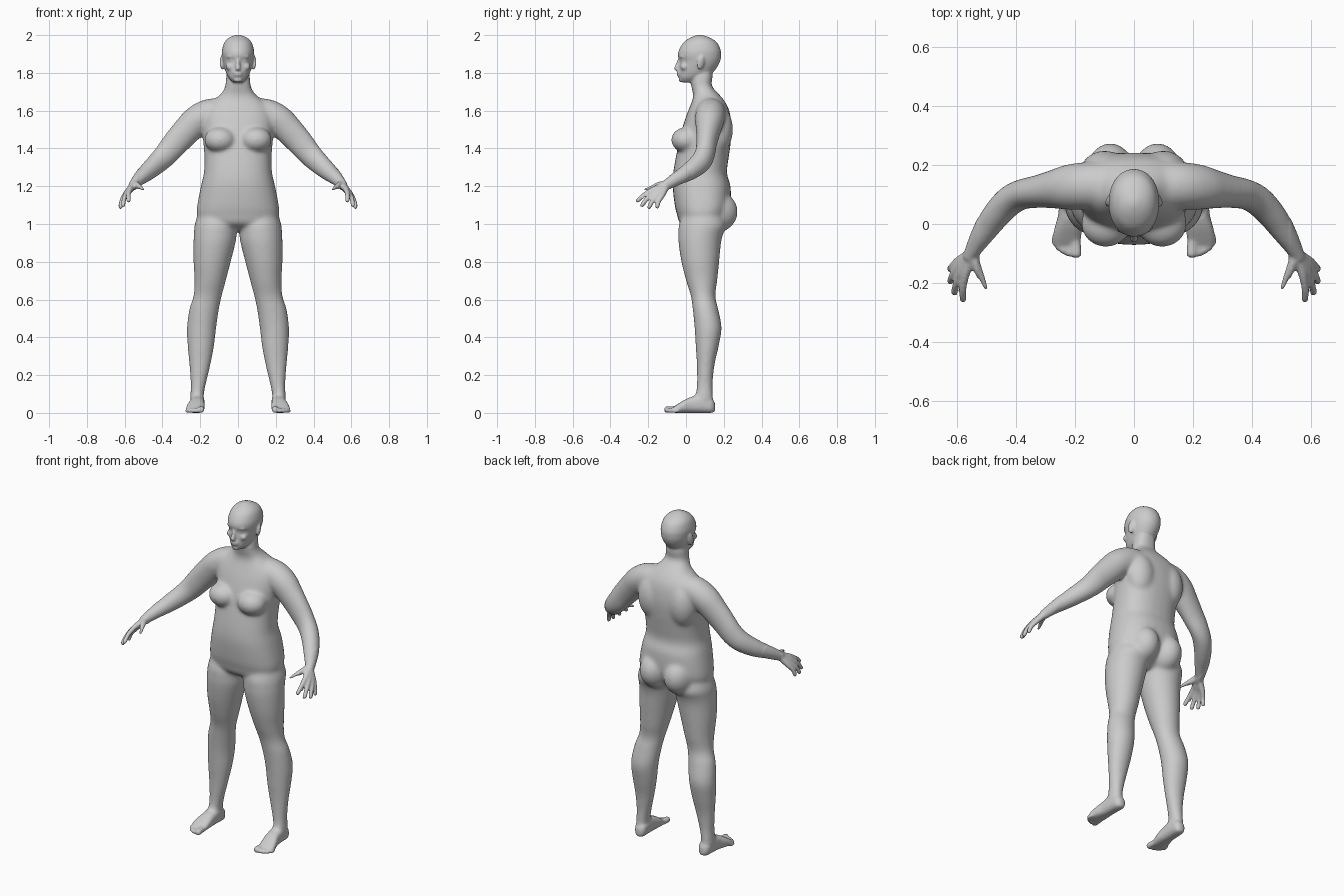
import bpy, bmesh
from math import cos, sin, pi, copysign
from mathutils import Vector, Matrix, Euler

bm = bmesh.new()
SIDES = 28


def spline(rows, steps=6):
    """Catmull-Rom interpolation through rows of numbers."""
    rows = [tuple(r) for r in rows]
    p = [rows[0]] + rows + [rows[-1]]
    out = []
    for i in range(1, len(p) - 2):
        for k in range(steps):
            t = k / steps
            out.append([0.5 * (2 * b + (c - a) * t + (2 * a - 5 * b + 4 * c - d) * t * t
                               + (3 * b - a - 3 * c + d) * t ** 3)
                        for a, b, c, d in zip(p[i - 1], p[i], p[i + 1], p[i + 2])])
    return out + [list(rows[-1])]


def loft(rows, plane=None, n=2.0, side=1):
    """Closed skin over rows of (x, y, z, radius_u, radius_v)."""
    pts = spline(rows)
    rings = []
    for i, (x, y, z, ru, rv) in enumerate(pts):
        if plane == 'z':
            u, v = Vector((1, 0, 0)), Vector((0, 1, 0))
        elif plane == 'y':
            u, v = Vector((1, 0, 0)), Vector((0, 0, 1))
        else:
            a, b = pts[max(i - 1, 0)], pts[min(i + 1, len(pts) - 1)]
            t = (Vector(b[:3]) - Vector(a[:3])).normalized()
            u = t.cross(Vector((0, 0, 1))).normalized()
            v = t.cross(u)
        ring = []
        for k in range(SIDES):
            c, s = cos(2 * pi * k / SIDES), sin(2 * pi * k / SIDES)
            c, s = (copysign(abs(w) ** (2 / n), w) for w in (c, s))
            co = Vector((x, y, z)) + u * c * max(ru, .002) + v * s * max(rv, .002)
            co.x *= side
            ring.append(bm.verts.new(co))
        rings.append(ring)
    for r, q in zip(rings, rings[1:]):
        for k in range(SIDES):
            j = (k + 1) % SIDES
            bm.faces.new((r[k], r[j], q[j], q[k]))
    bm.faces.new(rings[0])
    bm.faces.new(rings[-1])


def stack(levels, n=2.0, side=1):
    """Horizontal loft from rows of (z, x_min, x_max, y_front, y_back)."""
    loft([((a + b) / 2, (f + k) / 2, z, (b - a) / 2, (k - f) / 2)
          for z, a, b, f, k in levels], 'z', n, side)


def ball(centre, radii, side=1, rot=(0, 0, 0)):
    c = Vector((centre[0] * side, centre[1], centre[2]))
    e = Euler((rot[0], rot[1] * side, rot[2] * side))
    bmesh.ops.create_uvsphere(bm, u_segments=24, v_segments=16, radius=1,
                              matrix=Matrix.LocRotScale(c, e, Vector(radii)))


# torso and neck
torso = [(.965, .10, .03, .14), (1.0, .19, -.03, .19), (1.05, .218, -.048, .222),
         (1.1, .216, -.06, .237), (1.2, .197, -.071, .236), (1.27, .181, -.068, .217),
         (1.35, .178, -.055, .226), (1.42, .183, -.04, .236), (1.5, .19, -.022, .242),
         (1.57, .19, .0, .236), (1.62, .17, .02, .222), (1.66, .125, .035, .198),
         (1.69, .09, .037, .172), (1.73, .068, .028, .138), (1.78, .062, .03, .14),
         (1.82, .055, .04, .14)]
stack([(z, -r, r, f, b) for z, r, f, b in torso], 2.35)

# head
head = [(1.75, .026, -.024, .05), (1.772, .048, -.037, .09), (1.80, .063, -.04, .14),
        (1.835, .074, -.037, .168), (1.865, .081, -.034, .182), (1.89, .085, -.043, .186),
        (1.92, .085, -.038, .184), (1.96, .073, -.014, .165), (1.985, .05, .02, .13),
        (1.998, .022, .05, .095), (2.002, .004, .068, .076)]
stack([(z, -r, r, f, b) for z, r, f, b in head], 2.1)

# nose, lips and chin
loft([(0, -.032, 1.88, .009, .008), (0, -.043, 1.85, .010, .010),
      (0, -.05, 1.825, .014, .013), (0, -.046, 1.812, .012, .008)], 'z')
ball((0, -.051, 1.823), (.013, .013, .01))
ball((0, -.037, 1.799), (.025, .013, .007))
ball((0, -.036, 1.787), (.022, .013, .007))
ball((0, -.026, 1.763), (.022, .014, .013))

leg = [(1.09, .03, .20, .0, .18), (1.0, .004, .229, -.037, .215), (.95, .006, .234, -.041, .198),
       (.9, .013, .236, -.04, .186), (.8, .038, .236, -.025, .176), (.7, .064, .231, 0, .166),
       (.62, .085, .236, .025, .156), (.55, .1, .258, .035, .171), (.45, .115, .271, .045, .189),
       (.35, .127, .267, .051, .173), (.25, .146, .258, .057, .151), (.15, .17, .251, .057, .142),
       (.09, .181, .253, .05, .144), (.04, .182, .25, .05, .14)]
foot = [(.212, .154, .03, .015, .02), (.213, .134, .04, .033, .04), (.215, .08, .05, .038, .05),
        (.217, .03, .043, .04, .043), (.222, -.01, .034, .046, .034),
        (.227, -.045, .023, .048, .023), (.228, -.07, .015, .044, .014)]
arm = [(.06, .13, 1.59, .08, .075), (.15, .13, 1.585, .08, .078), (.215, .125, 1.55, .078, .08),
       (.27, .118, 1.495, .066, .077), (.325, .11, 1.435, .056, .072), (.38, .1, 1.37, .052, .065),
       (.425, .075, 1.325, .052, .059), (.475, .02, 1.28, .048, .05), (.515, -.04, 1.245, .039, .039),
       (.545, -.09, 1.215, .028, .03), (.56, -.115, 1.2, .022, .026)]
wrist = Vector((.549, -.1, 1.211))
# knuckle and tip of each finger, index to little
fingers = [((.572, -.175, 1.182), (.58, -.264, 1.118)), ((.588, -.166, 1.167), (.61, -.24, 1.093)),
           ((.597, -.147, 1.156), (.625, -.2, 1.083)), ((.598, -.127, 1.149), (.626, -.156, 1.084))]
toes = [(.196, -.114, .017), (.219, -.11, .0125), (.238, -.102, .012),
        (.254, -.09, .0115), (.267, -.074, .011)]

for s in (1, -1):
    # legs, feet and toes
    stack(leg, 2.0, s)
    loft(foot, 'y', 2.5, s)
    for x, y, r in toes:
        loft([(x * .85 + .034, -.03, .02, r, r), (x, y + .03, r * 1.1, r, r),
              (x, y + .008, r, r, r), (x, y, r * .9, r * .6, r * .6)], 'y', 2.2, s)
    # arms and hands
    loft(arm, None, 2.0, s)
    for knuckle, tip in fingers:
        k, t = Vector(knuckle), Vector(tip)
        m = k.lerp(t, .5) + Vector((.004, -.003, .004))
        rows = [(wrist, .02), (wrist.lerp(k, .55), .0175), (k, .0145), (m, .0125),
                (k.lerp(t, .9), .0115), (t, .006)]
        loft([(*p, r, r) for p, r in rows], None, 2.0, s)
    thumb = [((.549, -.1, 1.213), .02), ((.53, -.148, 1.204), .0175), ((.513, -.188, 1.192), .0135),
             ((.502, -.217, 1.181), .0115), ((.499, -.226, 1.177), .006)]
    loft([(*p, r, r) for p, r in thumb], None, 2.0, s)
    # chest, shoulder blades and buttocks
    ball((.095, .0, 1.445), (.085, .079, .068), s)
    ball((.1, .17, 1.5), (.085, .079, .13), s)
    ball((.08, .145, 1.065), (.092, .13, .115), s)
    # brows, eyes, cheeks and ears
    ball((.033, -.021, 1.886), (.027, .014, .009), s, (0, 0, .25))
    ball((.033, -.013, 1.866), (.015, .015, .011), s)
    ball((.041, -.008, 1.832), (.024, .022, .02), s)
    ball((.086, .078, 1.853), (.009, .02, .038), s, (-.2, .12, .35))

bmesh.ops.recalc_face_normals(bm, faces=bm.faces[:])
mesh = bpy.data.meshes.new("human_body")
bm.to_mesh(mesh)
bm.free()
body = bpy.data.objects.new("human_body", mesh)
bpy.context.collection.objects.link(body)

# fuse all parts into one skin
fuse = body.modifiers.new("fuse", 'REMESH')
fuse.mode = 'VOXEL'
fuse.voxel_size = .006
bpy.context.view_layer.update()
skin = bpy.data.meshes.new_from_object(body.evaluated_get(bpy.context.evaluated_depsgraph_get()))
body.modifiers.clear()
body.data = skin
skin.name = "human_body"

# soften the joins, more on the large forms than on face, hands and feet
bm = bmesh.new()
bm.from_mesh(skin)
large = [v for v in bm.verts if .08 < v.co.z < 1.74 and abs(v.co.x) < .53]
for verts, passes in ((bm.verts[:], 3), (large, 22)):
    for _ in range(passes):
        bmesh.ops.smooth_vert(bm, verts=verts, factor=.5,
                              use_axis_x=True, use_axis_y=True, use_axis_z=True)
for f in bm.faces:
    f.smooth = True
bm.to_mesh(skin)
bm.free()
